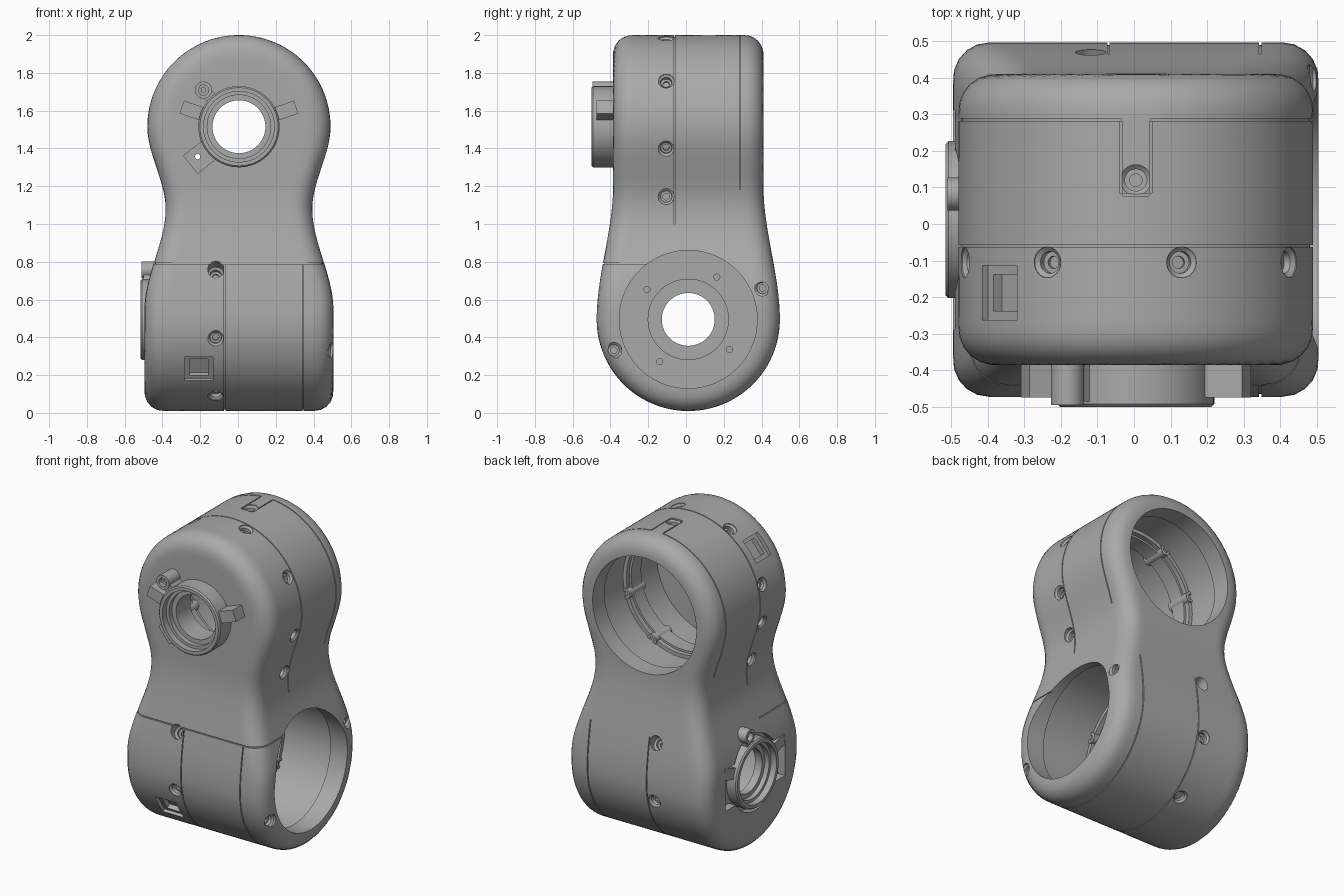
import bpy, bmesh
from math import pi, sin, cos, hypot, radians
from mathutils import Matrix, Vector

if "Cube" in bpy.data.objects:
    bpy.data.objects.remove(bpy.data.objects["Cube"], do_unlink=True)

scene = bpy.context.scene
GREY = (0.4, 0.4, 0.4, 1)
grey = bpy.data.materials.new("housing grey")
grey.use_nodes = True
grey.diffuse_color = GREY
grey.node_tree.nodes["Principled BSDF"].inputs["Base Color"].default_value = GREY

CX, CY = 0.005, 0.012            # housing centre line
LOW, HIGH = 0.495, 1.515         # heights of the two drum axes
R, FILLET = 0.485, 0.1
cutters = []


def make(name, bm):
    bmesh.ops.recalc_face_normals(bm, faces=bm.faces)
    mesh = bpy.data.meshes.new(name)
    bm.to_mesh(mesh)
    bm.free()
    mesh.materials.append(grey)
    ob = bpy.data.objects.new(name, mesh)
    scene.collection.objects.link(ob)
    return ob


def bridge(bm, a, b):
    """Faces between two rings; a ring of one vertex is a pole."""
    n = max(len(a), len(b))
    for k in range(n if n > 1 else 0):
        j = (k + 1) % n
        quad = [a[k % len(a)], a[j % len(a)], b[j % len(b)], b[k % len(b)]]
        bm.faces.new(list(dict.fromkeys(quad)))


def lathe(bm, profile, M, n=72):
    """Revolve a closed (radius, height) profile about the local z of M."""
    rings = []
    for r, t in profile:
        angles = [2 * pi * k / n for k in range(n)] if r else [0]
        rings.append([bm.verts.new(M @ Vector((r * cos(a), r * sin(a), t))) for a in angles])
    for a, b in zip(rings, rings[1:] + rings[:1]):
        bridge(bm, a, b)


def block(bm, lo, hi, M=Matrix()):
    lo, hi = Vector(lo), Vector(hi)
    size = Matrix.Diagonal((*(hi - lo), 1))
    bmesh.ops.create_cube(bm, size=1, matrix=M @ Matrix.Translation((lo + hi) / 2) @ size)


def cut(add, *args):
    bm = bmesh.new()
    add(bm, *args)
    cutters.append(make("cutter", bm))


def subtract(ob, cutter):
    """Cut and discard the cutter; use the simpler solver if the first leaves no trace."""
    cutter.hide_render = True
    before = len(ob.data.vertices)
    bpy.context.view_layer.objects.active = ob
    for solver in ('MANIFOLD', 'FLOAT'):
        if len(ob.data.vertices) == before:
            mod = ob.modifiers.new("cut", 'BOOLEAN')
            mod.operation, mod.solver, mod.object = 'DIFFERENCE', solver, cutter
            bpy.ops.object.modifier_apply(modifier=mod.name)
    bpy.data.objects.remove(cutter, do_unlink=True)


# Housing shape: a front and a side outline, rounded where they meet
def step(a, b, z):
    t = min(max((z - a) / (b - a), 0), 1)
    return t * t * (3 - 2 * t)


def inside(p, inset):
    x, y, z = abs(p.x), abs(p.y), p.z
    if z > HIGH:
        d1 = R - hypot(x, z - HIGH)
    else:
        d1 = 0.5 - 0.112 * step(0.55, 1.08, z) + 0.097 * step(1.08, HIGH, z) - x
    if z < LOW:
        d2 = R - hypot(y, z - LOW)
    else:
        d2 = R - 0.087 * step(LOW, 1.2, z) - y
    return hypot(max(FILLET + inset - d1, 0), max(FILLET + inset - d2, 0)) < FILLET


def surface(z, el, az, inset):
    """Point where a ray from the spine leaves the housing."""
    ray = Vector((cos(el) * cos(az), cos(el) * sin(az), sin(el)))
    near, far = 0.0, 1.0
    for _ in range(18):
        mid = (near + far) / 2
        if inside(Vector((0, 0, z)) + ray * mid, inset):
            near = mid
        else:
            far = mid
    return ray * near + Vector((CX, CY, z))


def housing(name, inset=0.0, around=128, cap=30, mid=32):
    rows = [(LOW, -pi / 2 * (1 - i / cap)) for i in range(cap)]
    rows += [(LOW + (HIGH - LOW) * i / mid, 0) for i in range(mid)]
    rows += [(HIGH, pi / 2 * i / cap) for i in range(cap + 1)]
    bm = bmesh.new()
    rings = []
    for z, el in rows:
        count = 1 if abs(el) > 1.57 else around
        rings.append([bm.verts.new(surface(z, el, 2 * pi * k / around, inset))
                      for k in range(count)])
    for a, b in zip(rings, rings[1:]):
        bridge(bm, a, b)
    return make(name, bm)


body = housing("joint_housing")

# Panel seams: thin slabs kept only outside a slightly smaller housing
bm = bmesh.new()
g = 0.003
block(bm, (-.7, -.06 - g, 1.0), (.7, -.06 + g, 2.1))
for x0, x1 in ((-.7, CX - .04), (CX + .04, .7)):
    block(bm, (x0, .285 - g, 1.18), (x1, .285 + g, 2.1))
for x in (CX - .041, CX + .041):
    block(bm, (x - g, .085, 1.8), (x + g, .28, 2.1))
block(bm, (CX - .036, .08 - g, 1.8), (CX + .036, .08 + g, 2.1))
for x in (-.07, .345):
    block(bm, (x - g, -.7, -.1), (x + g, .7, .783))
block(bm, (-.7, -.7, .79 - g), (.7, -.1, .79 + g))
seams = make("seams", bm)
subtract(seams, housing("seam_core", inset=0.008))
cutters.append(seams)

SCREW = [(0, .1), (.042, .1), (.042, -.005), (.03, -.015), (.03, -.034),
         (.017, -.034), (.017, -.046), (0, -.046)]


def frame(axis, z):
    """Drum frame: local z runs to the open end, local y points up."""
    w, v = Vector(axis), Vector((0, 0, 1))
    M = Matrix((v.cross(w), v, w)).transposed().to_4x4()
    M.translation = (CX, CY, z)
    return M


def polar(M, degrees, r=0, t=0):
    return M @ Matrix.Rotation(radians(degrees), 4, 'Z') @ Matrix.Translation((r, 0, t))


def radial(M, degrees, t):
    return polar(M, degrees, R, t) @ Matrix.Rotation(pi / 2, 4, 'Y')


def drum(name, M, h, end, seam, screws, window, boss):
    floor = -h + .09
    # Bored cavity with an inner lip, a ledge and a central through hole
    cut(lathe, [(0, h + .2), (.365, h + .2), (.365, h - .12), (.408, h - .14), (.408, .03),
                (.385, .03), (.385, 0), (.372, 0), (.372, -.1), (.408, -.1), (.408, floor),
                (.15, floor), (.15, -h - .2), (0, -h - .2)], M, 96)
    # Small holes in the cavity floor
    for a in (56, 144, 236, -36):
        cut(lathe, [(0, floor + .05), (.016, floor + .05), (.016, floor - .02),
                    (0, floor - .02)], polar(M, a, .27), 20)
    # Screw holes along the seam, and the connector window
    for a in screws:
        cut(lathe, SCREW, radial(M, a, seam), 32)
    W = radial(M, *window)
    cut(block, (-.075, -.075, -.025), (.075, .075, .1), W)
    cut(block, (-.05, -.05, -.055), (.05, .055, .09), W)

    # Flange ring with stepped bore
    bm = bmesh.new()
    lathe(bm, [(.215, floor + .01), (.215, end + .008), (.207, end), (.187, end),
               (.187, end + .04), (.168, end + .04), (.168, end + .07), (.14, end + .07),
               (.14, floor + .01)], M)
    # Locking tabs and a screw boss on the flange
    base, top = -h + .06, end + .005
    for a in (19, 161):
        block(bm, (.2, -.036, base), (.32, .036, end + .025), polar(M, a))
    lathe(bm, [(.045, base), (.045, top), (.027, top), (.027, top + .03),
               (.012, top + .03), (.012, base)], polar(M, boss, .27), 32)
    block(bm, (.2, -.03, base), (.235, .03, top + .01), polar(M, boss))
    make(name + "_flange", bm)

    # Threaded bosses on the ledge
    bm = bmesh.new()
    for k in range(8):
        lathe(bm, [(.033, -.12), (.033, .04), (.016, .04), (.016, -.12)],
              polar(M, 15 + 45 * k, .4), 24)
    make(name + "_inner_bosses", bm)


upper = frame((0, 1, 0), HIGH)
lower = frame((1, 0, 0), LOW)
drum("upper", upper, .398, -.512, -.117, (150, 105, 60, 15, 194, -14), (39, -.2), 46)
drum("lower", lower, .5, -.52, -.123, (150, 192, 237, 30, -12, -57), (213, -.212), 75)

# Recess with side wings around the lower flange
cut(lathe, [(0, -.6), (.235, -.6), (.235, -.45), (0, -.45)], lower)
cut(block, (-.3, -.13, -.6), (.3, .13, -.452), lower)
# Shallow pocket and pin hole beside the upper flange
cut(block, (.2, -.06, -.5), (.325, .06, -.37), polar(upper, -38))
cut(lathe, [(0, -.25), (.014, -.25), (.014, -.5), (0, -.5)], polar(upper, -36, .27), 20)
# Rim screws, neck screws and the tongue screw
for a in (22.8, 202.6):
    cut(lathe, SCREW, polar(lower, a, .427, .49), 32)
for s in (-1, 1):
    cut(lathe, SCREW, Matrix.Translation((CX + s * .388, -.105, 1.145))
        @ Matrix.Rotation(s * pi / 2, 4, 'Y'), 32)
cut(lathe, SCREW, radial(upper, 90, .108), 32)

for cutter in cutters:
    subtract(body, cutter)

# Smooth shading with sharp edges kept
bpy.ops.object.select_all(action='DESELECT')
for ob in scene.collection.objects:
    if ob.type == 'MESH':
        ob.select_set(True)
        bpy.context.view_layer.objects.active = ob
bpy.ops.object.shade_smooth_by_angle(angle=radians(32))
